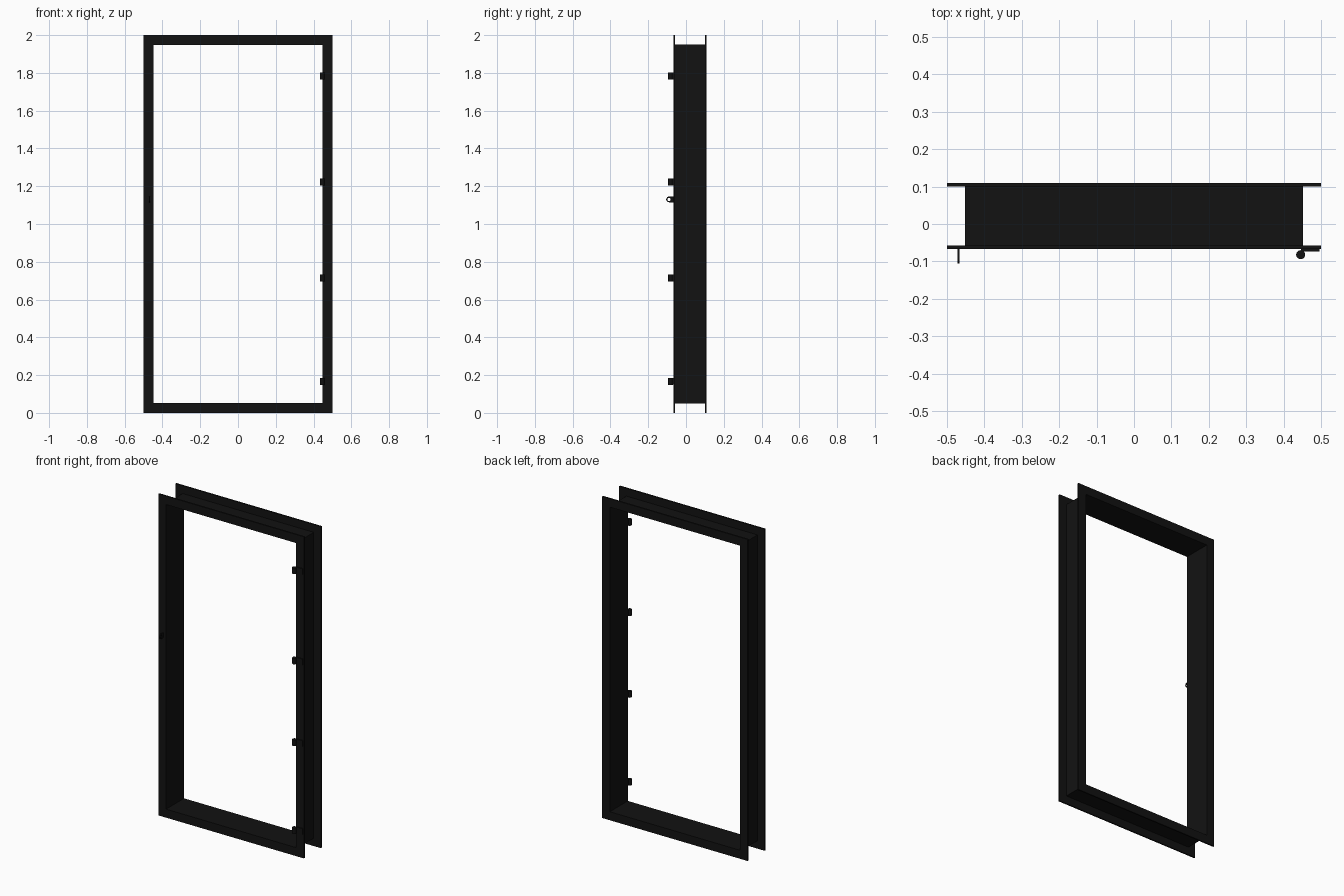
import bpy, bmesh, math
from mathutils import Matrix

if "Cube" in bpy.data.objects:
    bpy.data.objects.remove(bpy.data.objects["Cube"])

black = bpy.data.materials.new("black_paint")
black.diffuse_color = (0.006, 0.006, 0.006, 1)
black.use_nodes = True
black.node_tree.nodes["Principled BSDF"].inputs["Base Color"].default_value = black.diffuse_color


def finish(name, bm, smooth=False):
    bmesh.ops.recalc_face_normals(bm, faces=bm.faces)
    me = bpy.data.meshes.new(name)
    bm.to_mesh(me)
    bm.free()
    ob = bpy.data.objects.new(name, me)
    bpy.context.collection.objects.link(ob)
    me.materials.append(black)
    if smooth:
        bpy.ops.object.select_all(action='DESELECT')
        ob.select_set(True)
        bpy.context.view_layer.objects.active = ob
        bpy.ops.object.shade_smooth_by_angle(angle=math.radians(35))
    return ob


def add_box(bm, lo, hi):
    size = [h - l for l, h in zip(lo, hi)]
    mid = [(h + l) / 2 for l, h in zip(lo, hi)]
    bmesh.ops.create_cube(bm, size=1, matrix=Matrix.Translation(mid) @ Matrix.Diagonal((*size, 1)))


# Door frame: channel profile (inset from outer edge, depth) mitred round a rectangle
FRONT, BACK, T = -0.067, 0.109, 0.009
DEPTH, WEB = 0.053, 0.049
profile = [(0, FRONT), (DEPTH, FRONT), (DEPTH, BACK), (0, BACK),
           (0, BACK - T), (WEB, BACK - T), (WEB, FRONT + T), (0, FRONT + T)]
bm = bmesh.new()
rings = []
for sx, sz in ((-1, -1), (1, -1), (1, 1), (-1, 1)):
    rings.append([bm.verts.new((sx * (0.5 - d), y, 1 + sz * (1 - d))) for d, y in profile])
for i in range(4):
    a, b = rings[i], rings[(i + 1) % 4]
    for j in range(8):
        k = (j + 1) % 8
        bm.faces.new((a[j], a[k], b[k], b[j]))
finish("door_frame", bm)

# Hinges: mounting leaf plus knuckle barrel
for n, z in enumerate((0.167, 0.714, 1.222, 1.783)):
    bm = bmesh.new()
    add_box(bm, (0.446, -0.073, z - 0.018), (0.495, FRONT, z + 0.018))
    bmesh.ops.create_cone(bm, cap_ends=True, segments=20, radius1=0.012, radius2=0.012,
                          depth=0.038, matrix=Matrix.Translation((0.445, -0.082, z)))
    finish(f"hinge_{n + 1}", bm, True)

# Padlock eye: thin plate with a round hole, rounded outer end
bm = bmesh.new()
N, R, H, CY, CZ = 24, 0.015, 0.008, -0.09, 1.13
sides = []
for x in (-0.471, -0.466):
    outer, inner = [], []
    for i in range(N):
        a = 2 * math.pi * i / N
        c, s = math.cos(a), math.sin(a)
        k = R if c <= 0 else R / max(abs(c), abs(s))
        outer.append(bm.verts.new((x, min(CY + k * c, FRONT) + (0.008 if c > 0.7 else 0), CZ + k * s)))
        inner.append(bm.verts.new((x, CY + H * c, CZ + H * s)))
    sides.append((outer, inner))
(o1, i1), (o2, i2) = sides
for i in range(N):
    j = (i + 1) % N
    for p, q in ((o1, i1), (i1, i2), (i2, o2), (o2, o1)):
        bm.faces.new((p[i], p[j], q[j], q[i]))
finish("lock_eye", bm, True)
